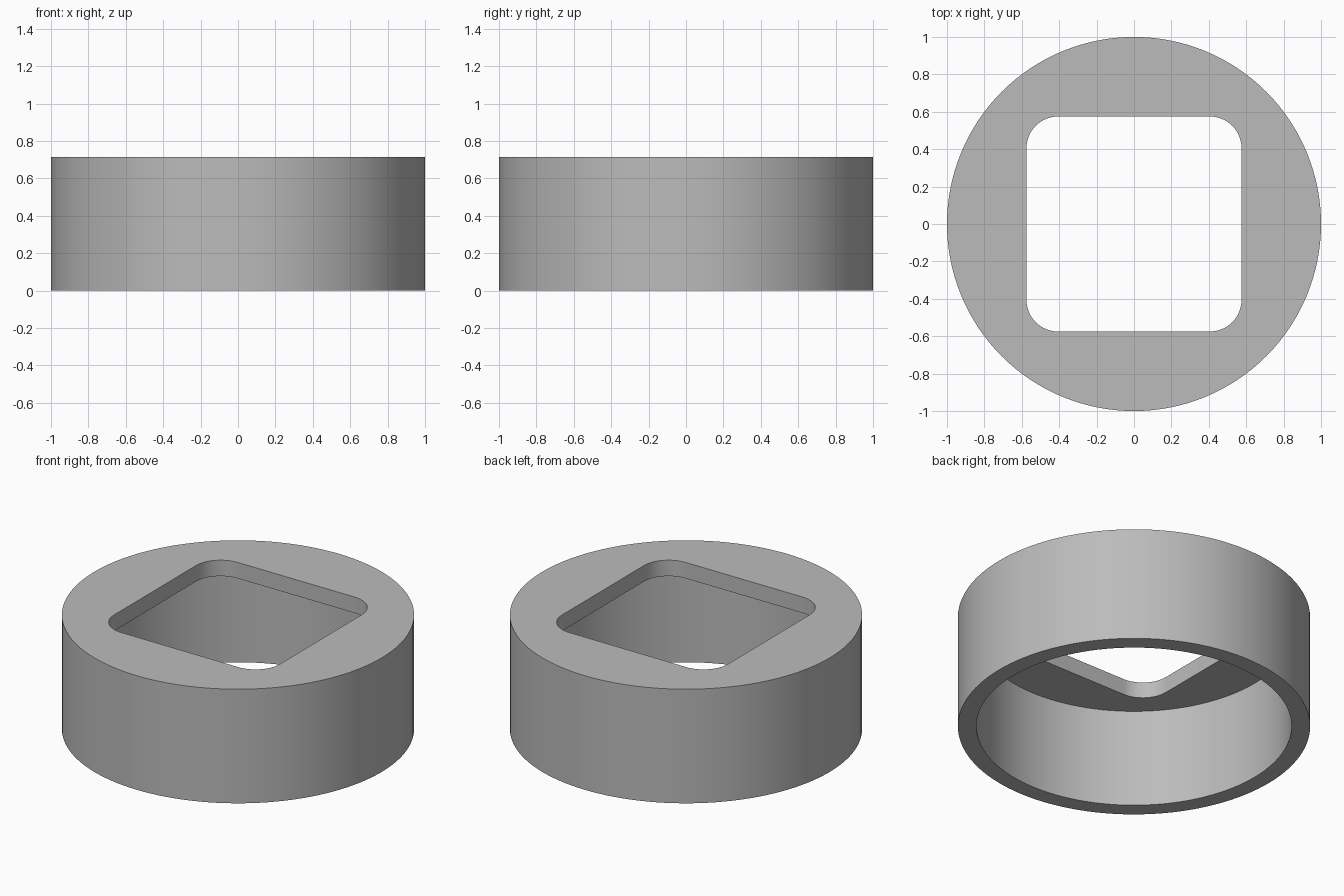
import bpy, bmesh, math

if "Cube" in bpy.data.objects:
    bpy.data.objects.remove(bpy.data.objects["Cube"])

HEIGHT, PLATE = 0.715, 0.10
OUTER, INNER = 1.0, 0.895
HALF, CORNER = 0.575, 0.17
SEGMENTS = 128


def circle(radius):
    return [(radius * math.cos(2 * math.pi * i / SEGMENTS),
             radius * math.sin(2 * math.pi * i / SEGMENTS)) for i in range(SEGMENTS)]


def rounded_square(half, radius, steps=16):
    c = half - radius
    points = []
    for q, (sx, sy) in enumerate([(1, 1), (-1, 1), (-1, -1), (1, -1)]):
        for i in range(steps + 1):
            a = math.pi / 2 * (q + i / steps)
            points.append((sx * c + radius * math.cos(a), sy * c + radius * math.sin(a)))
    return points


def prism(name, outline, z0, z1):
    bm = bmesh.new()
    base = bm.faces.new([bm.verts.new((x, y, z0)) for x, y in outline])
    top = bmesh.ops.extrude_face_region(bm, geom=[base])["geom"]
    verts = [v for v in top if isinstance(v, bmesh.types.BMVert)]
    bmesh.ops.translate(bm, verts=verts, vec=(0, 0, z1 - z0))
    bmesh.ops.recalc_face_normals(bm, faces=bm.faces)
    mesh = bpy.data.meshes.new(name)
    bm.to_mesh(mesh)
    bm.free()
    obj = bpy.data.objects.new(name, mesh)
    bpy.context.collection.objects.link(obj)
    return obj


# Round cap body
cap = prism("round_cap", circle(OUTER), 0, HEIGHT)
grey = bpy.data.materials.new("plain grey")
grey.diffuse_color = (0.5, 0.5, 0.5, 1)
grey.use_nodes = True
grey.node_tree.nodes["Principled BSDF"].inputs["Base Color"].default_value = grey.diffuse_color
cap.data.materials.append(grey)

# Hollow from below, and rounded square opening through the top plate
cutters = [prism("hollow_cutter", circle(INNER), -0.2, HEIGHT - PLATE),
           prism("opening_cutter", rounded_square(HALF, CORNER), 0.3, HEIGHT + 0.2)]
bpy.context.view_layer.objects.active = cap
for cutter in cutters:
    cutter.data.materials.append(grey)
    mod = cap.modifiers.new(cutter.name, 'BOOLEAN')
    mod.operation = 'DIFFERENCE'
    mod.solver = 'EXACT'
    mod.object = cutter
    bpy.ops.object.modifier_apply(modifier=mod.name)
    bpy.data.objects.remove(cutter)

# Smooth curved walls with sharp rims
cap.select_set(True)
bpy.ops.object.shade_smooth_by_angle(angle=math.radians(30))
